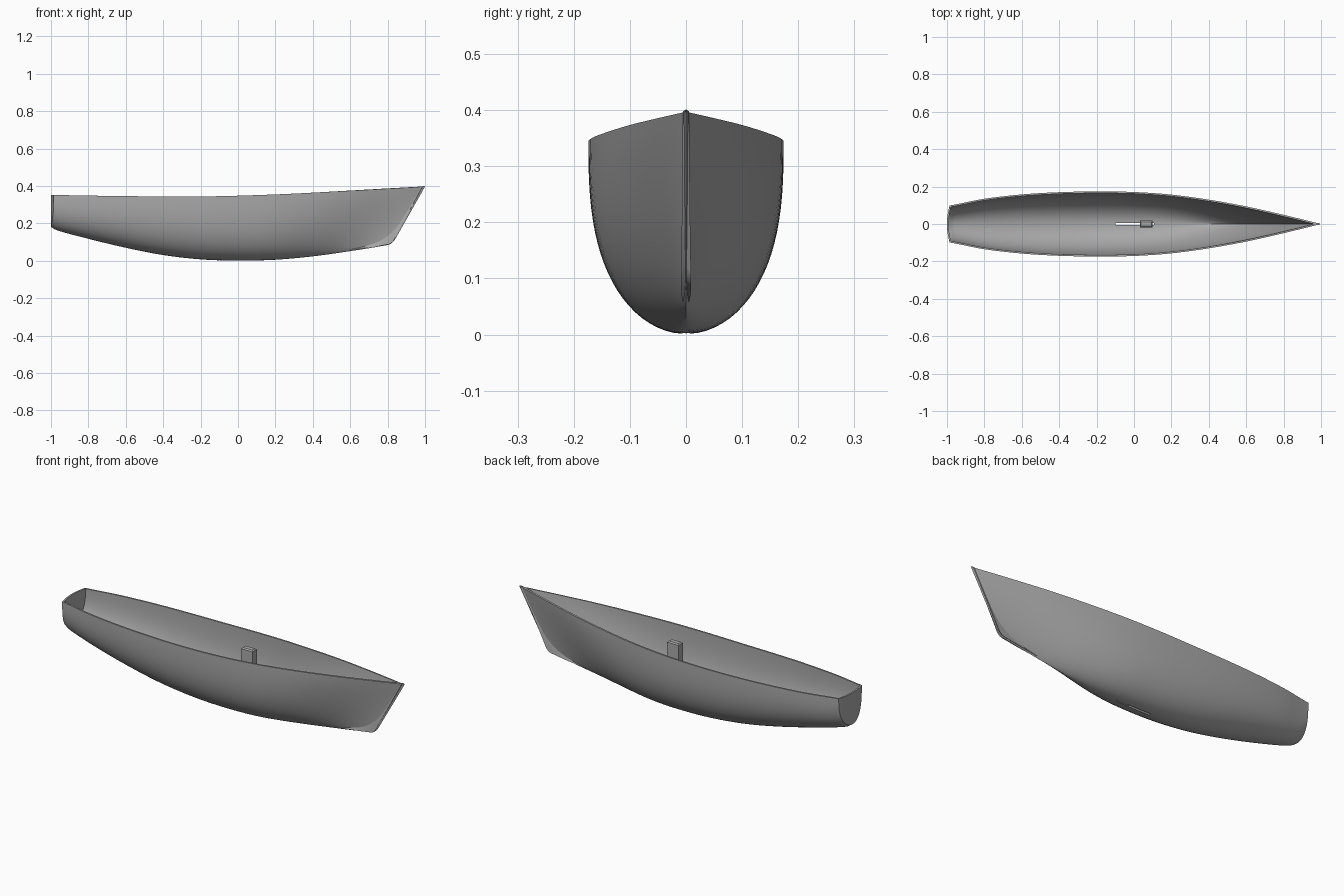
import bpy, bmesh, math
from mathutils import Vector

cube = bpy.data.objects.get("Cube")
if cube:
    bpy.data.objects.remove(cube)

grey = bpy.data.materials.new("hull_grey")
grey.use_nodes = True
GREY = (0.4, 0.4, 0.4, 1)
grey.diffuse_color = GREY
grey.node_tree.nodes["Principled BSDF"].inputs["Base Color"].default_value = GREY


def smooth_curve(points):
    """Smooth function through the given (x, value) points."""
    n = len(points)

    def slope(i):
        a, b = points[max(i - 1, 0)], points[min(i + 1, n - 1)]
        return (b[1] - a[1]) / (b[0] - a[0])

    def value(x):
        i = 0
        while i < n - 2 and x > points[i + 1][0]:
            i += 1
        (xa, va), (xb, vb) = points[i], points[i + 1]
        h = xb - xa
        t = min(max((x - xa) / h, 0), 1)
        return (va * (1 + 2 * t) * (1 - t) ** 2 + vb * t * t * (3 - 2 * t)
                + h * t * (1 - t) * (slope(i) * (1 - t) - slope(i + 1) * t))
    return value


def ramp(x, a, b):
    t = min(max((x - a) / (b - a), 0), 1)
    return t * t * (3 - 2 * t)


def make_object(name, bm):
    mesh = bpy.data.meshes.new(name)
    bm.to_mesh(mesh)
    bm.free()
    mesh.materials.append(grey)
    ob = bpy.data.objects.new(name, mesh)
    bpy.context.collection.objects.link(ob)
    return ob


def make_box(name, lo, hi):
    bm = bmesh.new()
    bmesh.ops.create_cube(bm, size=1)
    for v in bm.verts:
        v.co = Vector([a + (c + 0.5) * (b - a) for a, b, c in zip(lo, hi, v.co)])
    return make_object(name, bm)


def activate(ob):
    bpy.ops.object.select_all(action='DESELECT')
    ob.select_set(True)
    bpy.context.view_layer.objects.active = ob


# Hull lines: deck edge half-width, deck edge height, keel height
beam = smooth_curve([(-1, .099), (-.8, .135), (-.6, .158), (-.4, .17), (-.2, .174), (0, .171),
                     (.2, .157), (.4, .13), (.6, .094), (.8, .049), (1, 0)])
sheer = smooth_curve([(-1, .352), (-.6, .346), (-.2, .344), (.2, .355), (.6, .375), (1, .397)])
keel = smooth_curve([(-1, .182), (-.97, .164), (-.8, .118), (-.6, .07), (-.4, .031), (-.2, .008),
                     (0, .001), (.2, .006), (.4, .024), (.6, .052), (.78, .081), (.82, .092), (.84, .115)])

# Stations pair a keel position with a deck position, raking towards the stem
stations = [(-1, -1), (-.993, -.993), (-.98, -.98), (-.96, -.96)]
stations += [(-.92 + i * .04, -.92 + i * .04) for i in range(34)]
for i in range(1, 11):
    k = .4 + .038 * i
    stations.append((k, k + .15 * (i / 10) ** 1.5))
stations += [(.8, .95), (.815, .972), (.83, .988), (.84, 1)]

ROWS = 22


def hull_point(station, t):
    k, d = station
    full = 1 - ramp(k, .05, .75)
    power, root = 1.25 + 1.5 * full, 1.1 + .9 * full
    s = t ** 1.7
    width = beam(d) * (1 - (1 - s) ** power) ** (1 / root)
    x = k + (d - k) * s
    z = keel(k) + (sheer(d) - keel(k)) * s
    # Stern rounded in plan
    x += .015 * (width / .1) ** 2 * (1 - ramp(k, -1, -.8))
    return Vector((x, width, z))


def skin(bm, grid):
    verts = [[bm.verts.new(p) for p in line] for line in grid]
    for a, b in zip(verts, verts[1:]):
        for j in range(len(a) - 1):
            bm.faces.new((a[j], b[j], b[j + 1], a[j + 1]))


bm = bmesh.new()
mirror = Vector((1, -1, 1))
sections = []
for st in stations:
    side = [hull_point(st, j / ROWS) for j in range(ROWS + 1)]
    sections.append([p * mirror for p in reversed(side)] + side[1:])
skin(bm, sections)

# Transom closes the stern
transom = []
for j in range(ROWS + 1):
    edge = hull_point(stations[0], j / ROWS)
    line = []
    for i in range(9):
        y = edge.y * (i / 4 - 1)
        line.append(Vector((-1 + .015 * (y / .1) ** 2, y, edge.z)))
    transom.append(line)
skin(bm, transom)

bmesh.ops.remove_doubles(bm, verts=bm.verts, dist=1e-5)
bmesh.ops.dissolve_degenerate(bm, edges=bm.edges, dist=1e-6)
bmesh.ops.recalc_face_normals(bm, faces=bm.faces)
bm.faces.ensure_lookup_table()
lowest = min(bm.faces, key=lambda f: f.calc_center_median().z)
if lowest.normal.z > 0:
    bmesh.ops.reverse_faces(bm, faces=bm.faces)
hull = make_object("hull", bm)

# Thin shell with a board slot through the bottom
shell = hull.modifiers.new("shell", 'SOLIDIFY')
shell.thickness = .009
shell.offset = -1
cutter = make_box("slot_cutter", (-.1, -.006, -.1), (.108, .006, .1))
cutter.hide_render = True
slot = hull.modifiers.new("slot", 'BOOLEAN')
slot.operation = 'DIFFERENCE'
slot.solver = 'EXACT'
slot.object = cutter
activate(hull)
for name in ("shell", "slot"):
    bpy.ops.object.modifier_apply(modifier=name)
bpy.data.objects.remove(cutter)
bpy.ops.object.shade_smooth_by_angle(angle=math.radians(30))

# Mast post standing over the slot, with a chamfered head
post = make_box("mast_post", (.032, -.018, .005), (.1, .018, .345))
bm = bmesh.new()
bm.from_mesh(post.data)
top = [e for e in bm.edges if all(v.co.z > .3 for v in e.verts)]
bmesh.ops.bevel(bm, geom=top, offset=.006, segments=1, affect='EDGES')
bm.to_mesh(post.data)
bm.free()
